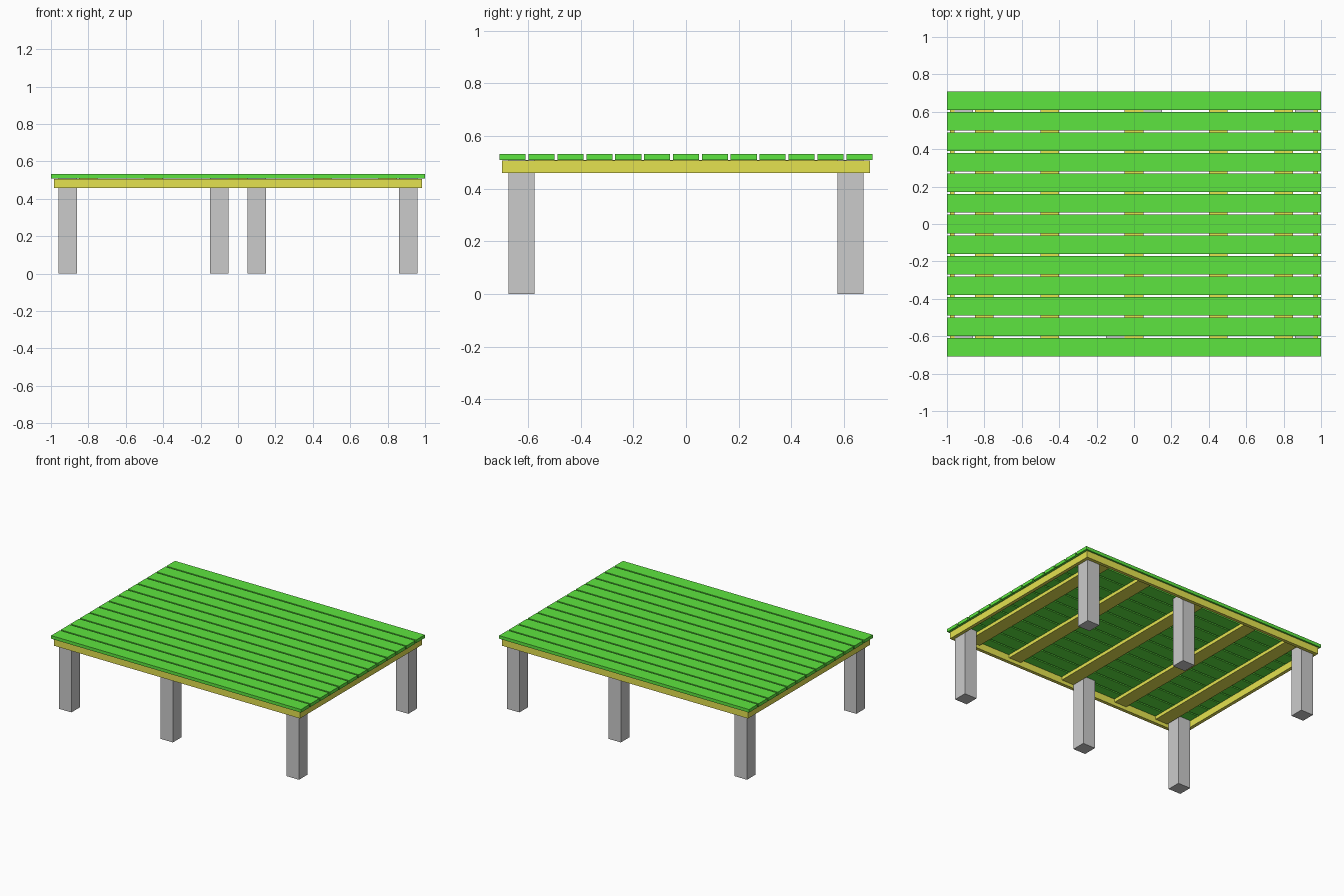
import bpy

if "Cube" in bpy.data.objects:
    bpy.data.objects.remove(bpy.data.objects["Cube"])


def material(name, rgb):
    m = bpy.data.materials.new(name)
    m.diffuse_color = (*rgb, 1)
    m.use_nodes = True
    m.node_tree.nodes["Principled BSDF"].inputs["Base Color"].default_value = m.diffuse_color
    return m


GREEN = material("deck_green", (0.11, 0.78, 0.05))
YELLOW = material("frame_yellow", (0.78, 0.76, 0.08))


def box(name, x, y, z, mat=None):
    """Axis-aligned box from (min, max) ranges."""
    bpy.ops.mesh.primitive_cube_add(size=1, location=[sum(r) / 2 for r in (x, y, z)])
    ob = bpy.context.object
    ob.name = name
    ob.scale = [r[1] - r[0] for r in (x, y, z)]
    bpy.ops.object.transform_apply(location=False, rotation=False, scale=True)
    if mat:
        ob.data.materials.append(mat)
    return ob


def around(centre, width):
    return (centre - width / 2, centre + width / 2)


DECK_BOTTOM, DECK_TOP = 0.509, 0.532
RIM_BOTTOM, RIM_TOP = 0.459, 0.507
THICK = 0.024
BOARD = 0.099

# Deck boards running along x
BOARDS = 13
pitch = (1.415 - BOARD) / (BOARDS - 1)
for i in range(BOARDS):
    y = (i - (BOARDS - 1) / 2) * pitch
    box(f"deck_board_{i + 1}", (-1, 1), around(y, BOARD), (DECK_BOTTOM, DECK_TOP), GREEN)

# Rim: full-length side rails, with front and back rails between them
for s, side, end in ((-1, "left", "front"), (1, "right", "back")):
    box(f"{side}_rail", around(s * 0.973, THICK), (-0.698, 0.698), (RIM_BOTTOM, RIM_TOP), YELLOW)
    box(f"{end}_rail", (-0.961, 0.961), around(s * 0.686, THICK), (RIM_BOTTOM, RIM_TOP), YELLOW)

# Flat joists under the boards
for i, x in enumerate((-0.8, -0.45, 0, 0.45, 0.8)):
    box(f"joist_{i + 1}", around(x, BOARD), (-0.674, 0.674),
        (DECK_BOTTOM - THICK, DECK_BOTTOM), YELLOW)

# Legs inside the rim; the middle pair is staggered either side of the centre joist
for s, end in ((-1, "front"), (1, "back")):
    for x, pos in ((-0.911, "left"), (s * 0.099, "middle"), (0.911, "right")):
        box(f"{end}_{pos}_leg", around(x, BOARD), around(s * 0.6245, BOARD), (0, DECK_BOTTOM))
